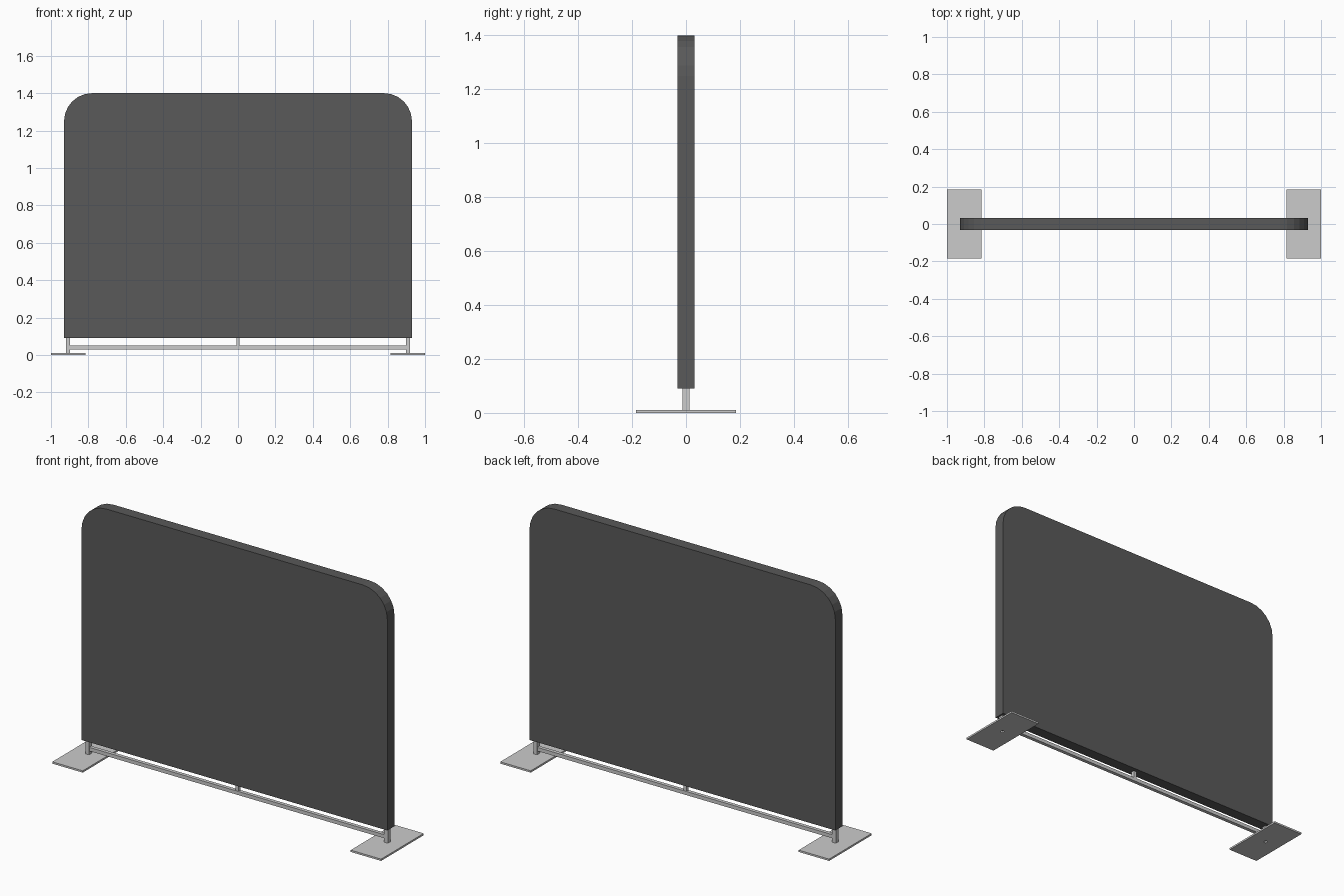
import bpy, bmesh, math
from mathutils import Matrix

if "Cube" in bpy.data.objects:
    bpy.data.objects.remove(bpy.data.objects["Cube"])

dark = bpy.data.materials.new("dark_fabric")
dark.diffuse_color = (0.1, 0.1, 0.1, 1)
dark.use_nodes = True
dark.node_tree.nodes["Principled BSDF"].inputs["Base Color"].default_value = dark.diffuse_color


def finish(name, bm):
    bmesh.ops.recalc_face_normals(bm, faces=bm.faces)
    me = bpy.data.meshes.new(name)
    bm.to_mesh(me)
    bm.free()
    ob = bpy.data.objects.new(name, me)
    bpy.context.collection.objects.link(ob)
    return ob


def box(name, x, y, z):
    bm = bmesh.new()
    bmesh.ops.create_cube(bm, size=1)
    for v in bm.verts:
        for i, (a, b) in enumerate((x, y, z)):
            v.co[i] = (a + b) / 2 + v.co[i] * (b - a)
    return finish(name, bm)


def cylinder(name, x, r, z0, z1, sides):
    bm = bmesh.new()
    bmesh.ops.create_cone(bm, cap_ends=True, segments=sides, radius1=r, radius2=r,
                          depth=z1 - z0, matrix=Matrix.Translation((x, 0, (z0 + z1) / 2)))
    return finish(name, bm)


# Panel: rectangle with rounded top corners, extruded through its thickness
W, R, Z0, Z1, T, N = 0.93, 0.15, 0.09, 1.40, 0.031, 6
right = [(W, Z0)] + [(W - R + R * math.cos(a), Z1 - R + R * math.sin(a))
                     for a in (math.pi / 2 * i / N for i in range(N + 1))]
outline = right + [(-x, z) for x, z in reversed(right)]
bm = bmesh.new()
face = bm.faces.new([bm.verts.new((x, -T, z)) for x, z in outline])
ext = bmesh.ops.extrude_face_region(bm, geom=[face])
bmesh.ops.translate(bm, vec=(0, 2 * T, 0),
                    verts=[g for g in ext["geom"] if isinstance(g, bmesh.types.BMVert)])
finish("panel", bm).data.materials.append(dark)

# Feet: flat plate with a bolt hole, and a short post on each side
for side, s in (("left", -1), ("right", 1)):
    plate = box(side + "_foot_plate", sorted((s * 0.815, s * 1.0)), (-0.185, 0.185), (0, 0.01))
    cutter = cylinder(side + "_hole_cutter", s * 0.908, 0.01, -0.02, 0.03, 8)
    cutter.hide_render = True
    cutter.hide_set(True)
    cut = plate.modifiers.new("bolt_hole", "BOOLEAN")
    cut.operation = "DIFFERENCE"
    cut.solver = "EXACT"
    cut.object = cutter
    box(side + "_post", sorted((s * 0.897, s * 0.92)), (-0.0125, 0.0125), (0.01, Z0 + 0.01))

# Bottom rail and centre support
box("bottom_rail", (-0.9, 0.9), (-0.01, 0.01), (0.03, 0.05))
box("centre_support", (-0.009, 0.009), (-0.009, 0.009), (0.045, Z0 + 0.01))
